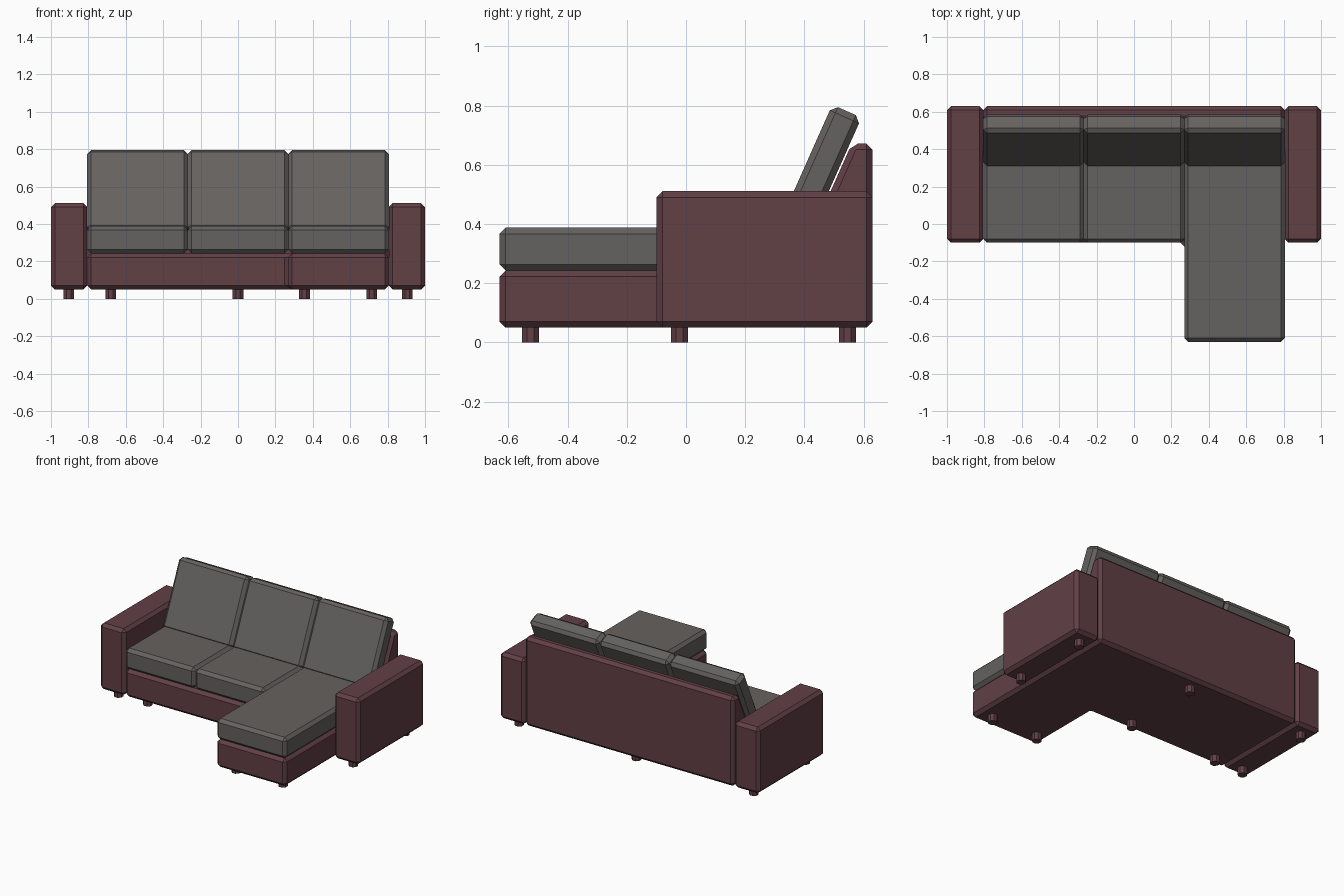
import bpy, bmesh, math
from mathutils import Matrix, Vector

cube = bpy.data.objects.get("Cube")
if cube:
    bpy.data.objects.remove(cube, do_unlink=True)


def material(name, rgb):
    m = bpy.data.materials.new(name)
    m.use_nodes = True
    color = (*rgb, 1)
    m.diffuse_color = color
    m.node_tree.nodes["Principled BSDF"].inputs["Base Color"].default_value = color
    return m


MAROON = material("maroon upholstery", (0.120, 0.050, 0.060))
GREY = material("grey cushion fabric", (0.130, 0.122, 0.116))
CHAMFER = 0.021


def prism(name, outline, vector, mat, chamfer=CHAMFER):
    """Extrude a flat outline along a vector and chamfer its edges."""
    bm = bmesh.new()
    face = bm.faces.new([bm.verts.new(p) for p in outline])
    ext = bmesh.ops.extrude_face_region(bm, geom=[face])
    verts = [v for v in ext["geom"] if isinstance(v, bmesh.types.BMVert)]
    bmesh.ops.translate(bm, verts=verts, vec=vector)
    bmesh.ops.recalc_face_normals(bm, faces=bm.faces)
    mesh = bpy.data.meshes.new(name)
    bm.to_mesh(mesh)
    bm.free()
    mesh.materials.append(mat)
    ob = bpy.data.objects.new(name, mesh)
    bpy.context.collection.objects.link(ob)
    if chamfer:
        mod = ob.modifiers.new("chamfer", "BEVEL")
        mod.width = chamfer
        mod.segments = 1
        mod.limit_method = "ANGLE"
    return ob


def plan(name, points, z0, z1, mat, **kw):
    return prism(name, [(x, y, z0) for x, y in points], (0, 0, z1 - z0), mat, **kw)


def side_profile(name, points, x0, x1, mat):
    return prism(name, [(x0, y, z) for y, z in points], (x1 - x0, 0, 0), mat)


def rect(x0, x1, y0, y1):
    return [(x0, y0), (x1, y0), (x1, y1), (x0, y1)]


INNER = 0.806           # inside face of the arms
THIRD = INNER * 2 / 3   # width of one seat
FRONT, CHAISE, BACK = -0.1, -0.63, 0.63
FLOOR = 0.05            # underside of the frame
split = INNER - THIRD

# L-shaped frame below the seats
plan("base_frame", [(-INNER, FRONT), (split, FRONT), (split, CHAISE),
                    (INNER, CHAISE), (INNER, BACK), (-INNER, BACK)],
     FLOOR, 0.243, MAROON)

# Backrest with a sloping front
side_profile("backrest_frame", [(BACK, 0.12), (BACK, 0.672), (0.56, 0.672),
                                (0.41, 0.335), (0.41, 0.12)],
             -INNER, INNER, MAROON)

# Arms
for side, x0, x1 in (("right", -1, -INNER), ("left", INNER, 1)):
    plan(side + "_arm", rect(x0, x1, FRONT, BACK), FLOOR, 0.511, MAROON)

# Seat cushions and leaning back cushions
lean = math.radians(24)
up = Vector((math.sin(lean), math.cos(lean)))
across = Vector((math.cos(lean), -math.sin(lean)))
top = Vector((0.494, 0.803))
for i, side in enumerate(("right", "middle", "left")):
    x0 = -INNER + i * THIRD
    x1 = x0 + THIRD
    front = CHAISE if side == "left" else FRONT
    plan(side + "_seat_cushion", rect(x0, x1, front, 0.5), 0.243, 0.388, GREY)
    corners = [top, top + across * 0.108,
               top + across * 0.108 - up * 0.47, top - up * 0.47]
    side_profile(side + "_back_cushion", corners, x0, x1, GREY)

# Short octagonal feet
feet = [(s * 0.905, y) for s in (-1, 1) for y in (-0.022, 0.545)]
feet += [(0, -0.022), (0, 0.545), (-0.68, -0.022), (0.355, -0.525), (0.715, -0.525)]
for n, (x, y) in enumerate(feet, 1):
    ring = [(x + 0.031 * math.cos(a), y + 0.031 * math.sin(a))
            for a in (math.tau * (k + 0.5) / 8 for k in range(8))]
    plan(f"foot_{n}", ring, 0, FLOOR + 0.01, MAROON, chamfer=0)
